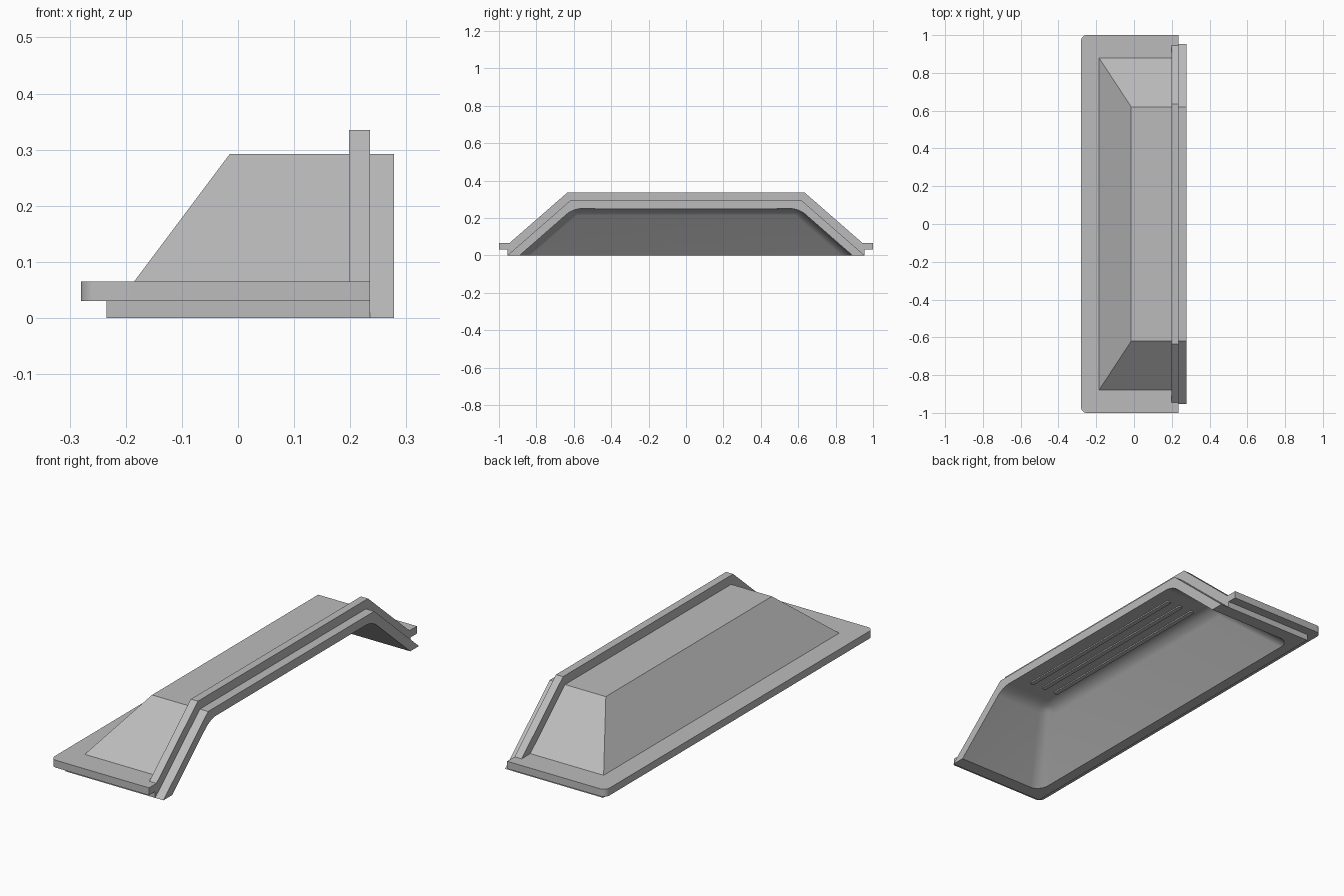
import bpy, bmesh, math

cube = bpy.data.objects.get("Cube")
if cube:
    bpy.data.objects.remove(cube, do_unlink=True)

grey = bpy.data.materials.new("plain_grey")
grey.use_nodes = True
colour = (0.5, 0.5, 0.5, 1)
grey.diffuse_color = colour
grey.node_tree.nodes["Principled BSDF"].inputs["Base Color"].default_value = colour


def tapered_block(name, z, x_start, half_y, x_end, bevel=0, segments=6, pick=None):
    """Block symmetric in y; z, x_start and half_y are (bottom, top) pairs."""
    bm = bmesh.new()
    rings = []
    for height, x0, w in zip(z, x_start, half_y):
        corners = [(x0, -w), (x_end, -w), (x_end, w), (x0, w)]
        rings.append([bm.verts.new((x, y, height)) for x, y in corners])
    low, high = rings
    bm.faces.new(low[::-1])
    bm.faces.new(high)
    for i in range(4):
        j = (i + 1) % 4
        bm.faces.new((low[i], low[j], high[j], high[i]))
    if bevel:
        edges = [e for e in bm.edges if pick(*[v.co for v in e.verts])]
        bmesh.ops.bevel(bm, geom=edges, offset=bevel, segments=segments,
                        profile=0.5, affect='EDGES')
    bmesh.ops.recalc_face_normals(bm, faces=bm.faces)
    mesh = bpy.data.meshes.new(name)
    bm.to_mesh(mesh)
    bm.free()
    mesh.materials.append(grey)
    obj = bpy.data.objects.new(name, mesh)
    bpy.context.collection.objects.link(obj)
    return obj


def activate(obj):
    bpy.ops.object.select_all(action='DESELECT')
    obj.select_set(True)
    bpy.context.view_layer.objects.active = obj


def combine(target, other, operation):
    other.hide_render = True
    mod = target.modifiers.new(operation.lower(), 'BOOLEAN')
    mod.operation = operation
    mod.solver = 'EXACT'
    mod.object = other
    activate(target)
    bpy.ops.object.modifier_apply(modifier=mod.name)
    bpy.data.objects.remove(other, do_unlink=True)


def upright(a, b):
    return abs(a.z - b.z) > 0.001


def upright_outer(a, b):
    return upright(a, b) and a.x < 0


# Hood with sloped front and ends, open lip at +x
hood = tapered_block("hood", (0, 0.292), (-0.234, -0.015), (0.954, 0.62), 0.278)

# Mounting flange, stepped base under it, and raised rib over the hood
flange = tapered_block("flange", (0.03, 0.065), (-0.28, -0.28), (1, 1), 0.235,
                       bevel=0.03, pick=upright_outer)
base = tapered_block("base_step", (0, 0.03), (-0.234, -0.234), (0.954, 0.954), 0.235)
rib = tapered_block("rib", (0.035, 0.335), (0.198, 0.198), (0.979, 0.635), 0.235)
for part in (base, flange, rib):
    combine(hood, part, 'UNION')

# Hollow with rounded inner edges, running out through the bottom and the lip
slope_x = (0.234 - 0.015) / 0.292
slope_y = (0.954 - 0.62) / 0.292
below, ceiling, end = -0.1, 0.25, 0.45


def inner_edge(a, b):
    at_end = a.x > end - 0.01 and b.x > end - 0.01
    at_bottom = a.z < 0 and b.z < 0
    return not (at_end or at_bottom)


hollow = tapered_block("hollow_cutter", (below, ceiling),
                       [-0.181 + slope_x * h for h in (below, ceiling)],
                       [0.889 - slope_y * h for h in (below, ceiling)],
                       end, bevel=0.045, segments=8, pick=inner_edge)
combine(hood, hollow, 'DIFFERENCE')
activate(hood)
bpy.ops.object.shade_smooth_by_angle(angle=math.radians(20))

# Three slim stiffening ridges on the inner ceiling
for number, x in enumerate((0.06, 0.13, 0.2), 1):
    ridge = tapered_block(f"ceiling_ridge_{number}", (0.244, 0.265),
                          (x - 0.011, x - 0.011), (0.49, 0.49), x + 0.011,
                          bevel=0.0105, segments=5, pick=upright)
    activate(ridge)
    bpy.ops.object.shade_smooth_by_angle(angle=math.radians(30))
